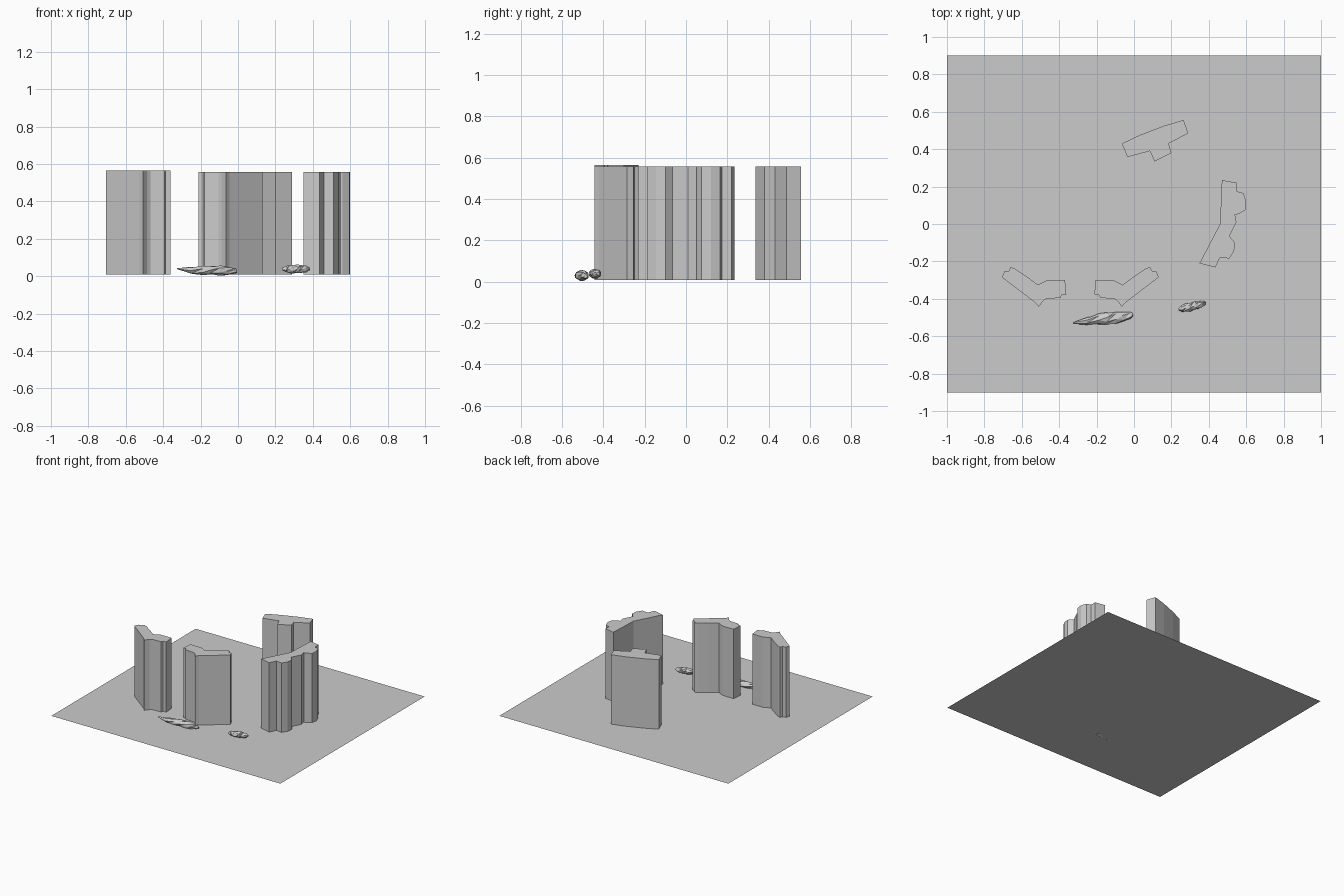
import bpy, bmesh, math, random
from mathutils import Vector

if "Cube" in bpy.data.objects:
    bpy.data.objects.remove(bpy.data.objects["Cube"])

random.seed(4)
GROUND = 0.009


def finish(name, bm):
    bmesh.ops.recalc_face_normals(bm, faces=bm.faces)
    me = bpy.data.meshes.new(name)
    bm.to_mesh(me)
    bm.free()
    ob = bpy.data.objects.new(name, me)
    bpy.context.collection.objects.link(ob)
    return ob


def tower(name, outline, top):
    """Extrude a floor plan straight up from the ground."""
    bm = bmesh.new()
    face = bm.faces.new([bm.verts.new((x, y, GROUND)) for x, y in outline])
    ext = bmesh.ops.extrude_face_region(bm, geom=[face], use_keep_orig=True)
    moved = [v for v in ext["geom"] if isinstance(v, bmesh.types.BMVert)]
    bmesh.ops.translate(bm, vec=(0, 0, top - GROUND), verts=moved)
    return finish(name, bm)


def rock(name, stations, sides, jitter):
    """Loft faceted rings (x, y, z, half width, half height) into a shard."""
    bm = bmesh.new()
    rings = []
    for i, (x, y, z, w, h) in enumerate(stations):
        ring = []
        for k in range(sides):
            a = math.tau * (k + 0.5 * (i % 2)) / sides
            r = 1 - random.uniform(0, jitter)
            dx = random.uniform(-0.006, 0.006) if 0 < i < len(stations) - 1 else 0
            ring.append(bm.verts.new((x + dx, y + w * r * math.cos(a),
                                      max(0, z + h * r * math.sin(a)))))
        rings.append(ring)
    for a, b in zip(rings, rings[1:]):
        for k in range(sides):
            n = (k + 1) % sides
            bm.faces.new((a[k], a[n], b[k]))
            bm.faces.new((a[n], b[n], b[k]))
    bm.faces.new(rings[0])
    bm.faces.new(rings[-1])
    return finish(name, bm)


# Flat ground sheet
bm = bmesh.new()
bm.faces.new([bm.verts.new((x, y, GROUND)) for x, y in
              ((-1, -0.9), (1, -0.9), (1, 0.9), (-1, 0.9))])
finish("ground_sheet", bm)

# Back tower
tower("back_tower", [
    (-0.065, 0.43), (0.03, 0.475), (0.16, 0.525), (0.265, 0.556), (0.29, 0.485),
    (0.185, 0.43), (0.20, 0.38), (0.11, 0.335), (0.085, 0.39), (-0.035, 0.358)], 0.557)

# Right tower
tower("right_tower", [
    (0.47, 0.235), (0.55, 0.22), (0.55, 0.175), (0.585, 0.165), (0.60, 0.12),
    (0.595, 0.075), (0.56, 0.053), (0.54, 0.05), (0.548, 0.01), (0.51, -0.065),
    (0.54, -0.10), (0.535, -0.145), (0.51, -0.185), (0.46, -0.178),
    (0.435, -0.232), (0.35, -0.21), (0.46, 0.0)], 0.557)

# Front tower and its mirrored twin on the left
plan = [
    (-0.205, -0.30), (-0.11, -0.30), (-0.06, -0.325), (0.0, -0.28), (0.06, -0.24),
    (0.085, -0.23), (0.095, -0.25), (0.12, -0.255), (0.132, -0.285),
    (-0.045, -0.42), (-0.065, -0.443), (-0.088, -0.412), (-0.105, -0.40),
    (-0.18, -0.395), (-0.187, -0.38), (-0.212, -0.378)]
tower("front_tower", plan, 0.557)
tower("left_tower", [(-0.574 - x, y) for x, y in plan], 0.564)

# Long pointed shard in front
rock("long_shard", [
    (-0.325, -0.53, 0.04, 0.004, 0.003), (-0.25, -0.518, 0.030, 0.022, 0.022),
    (-0.19, -0.507, 0.030, 0.034, 0.026), (-0.145, -0.505, 0.034, 0.036, 0.026),
    (-0.10, -0.502, 0.030, 0.037, 0.030), (-0.055, -0.495, 0.028, 0.030, 0.026),
    (-0.02, -0.490, 0.027, 0.024, 0.018), (-0.005, -0.485, 0.025, 0.010, 0.008)], 7, 0.25)

# Small ridged rock to its right
steps = 9
stations = []
for i in range(steps):
    t = -1 + 2 * i / (steps - 1)
    s = max(0.3, math.sqrt(1 - t * t)) * (1 if i % 2 else 0.88)
    stations.append((0.312 + 0.073 * t, -0.44 + 0.016 * t, 0.038, 0.029 * s, 0.029 * s))
rock("small_rock", stations, 8, 0.2)
